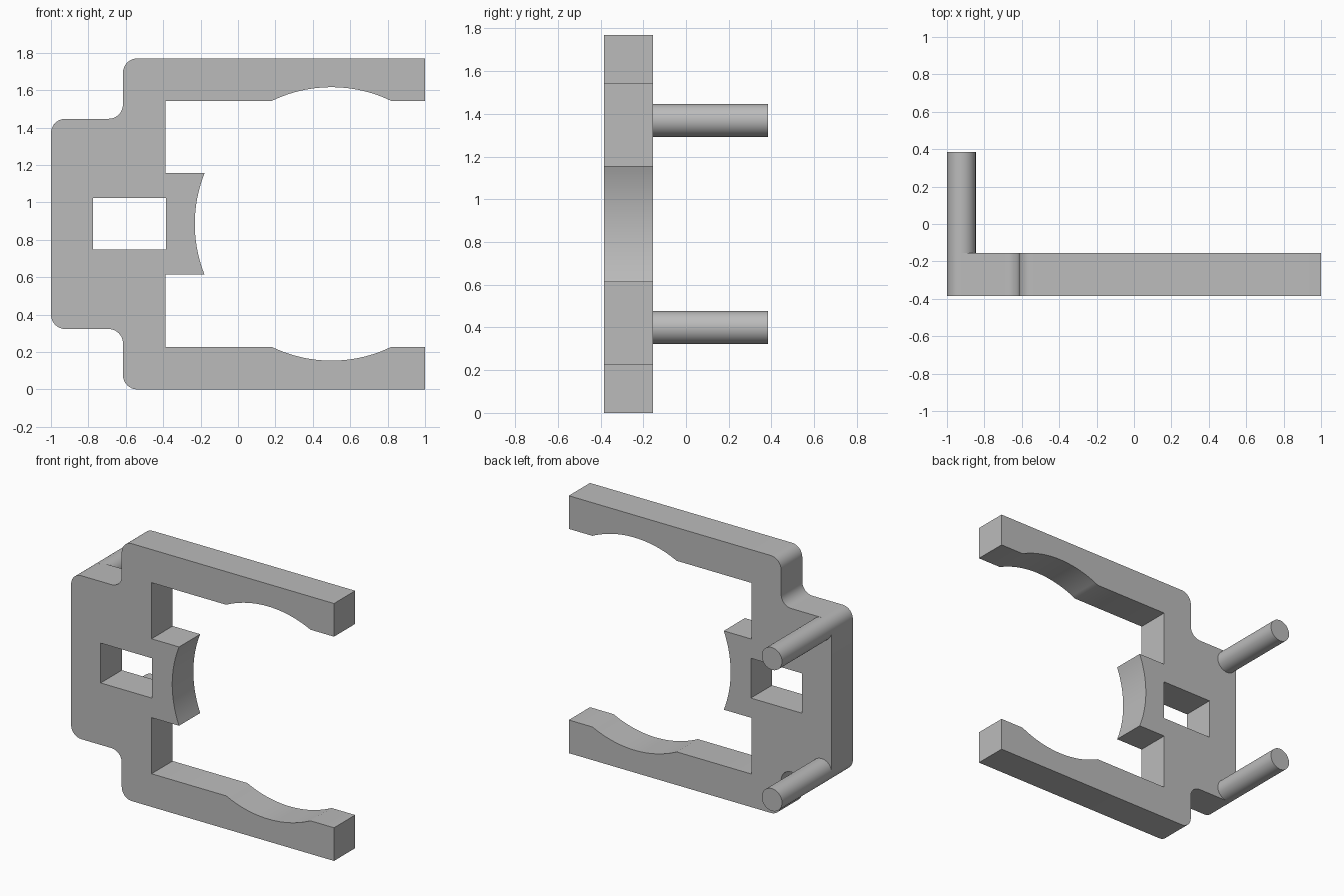
import bpy, bmesh
from math import cos, sin, radians, sqrt, asin, atan2, pi
from mathutils import Vector

cube = bpy.data.objects.get("Cube")
if cube:
    bpy.data.objects.remove(cube, do_unlink=True)

MID = 0.885                    # height of the symmetry line
FRONT, BACK, PEG_END = -0.385, -0.155, 0.385
FILLET = 0.077
GRIP_X, GRIP_R = 0.5, 0.731    # circle gripped by the jaws and the tongue

grey = bpy.data.materials.new("plain grey")
grey.use_nodes = True
colour = (0.5, 0.5, 0.5, 1)
grey.diffuse_color = colour
grey.node_tree.nodes["Principled BSDF"].inputs["Base Color"].default_value = colour


def arc(cx, cz, r, start, end, steps):
    """Points along an arc, angles in radians."""
    return [(cx + r * cos(start + (end - start) * i / steps),
             cz + r * sin(start + (end - start) * i / steps))
            for i in range(steps + 1)]


def finish(bm, name):
    bmesh.ops.recalc_face_normals(bm, faces=bm.faces)
    mesh = bpy.data.meshes.new(name)
    bm.to_mesh(mesh)
    bm.free()
    obj = bpy.data.objects.new(name, mesh)
    bpy.context.collection.objects.link(obj)
    mesh.materials.append(grey)
    bpy.ops.object.select_all(action='DESELECT')
    obj.select_set(True)
    bpy.context.view_layer.objects.active = obj
    bpy.ops.object.shade_smooth_by_angle(angle=radians(30))
    return obj


# Upper half of the outline, heights relative to the symmetry line
shoulder, top, jaw, tongue = 0.562, 0.885, 0.657, 0.271
step_x, wall_x = -0.615, -0.388
jaw_angle = asin(jaw / GRIP_R)
tongue_angle = asin(tongue / GRIP_R)
f = FILLET
half = arc(-1 + f, shoulder - f, f, pi, pi / 2, 8)
half += arc(step_x - f, shoulder + f, f, -pi / 2, 0, 8)
half += arc(step_x + f, top - f, f, pi, pi / 2, 8)
half += [(1, top), (1, jaw)]
half += arc(GRIP_X, 0, GRIP_R, jaw_angle, pi - jaw_angle, 24)
half += [(wall_x, jaw), (wall_x, tongue)]
half += arc(GRIP_X, 0, GRIP_R, pi - tongue_angle, pi, 10)
outline = half + [(x, -z) for x, z in reversed(half[:-1])]

# Rectangular window behind the tongue
window = [(-0.775, -0.136), (-0.385, -0.136), (-0.385, 0.138), (-0.775, 0.138)]

# Bracket plate: filled outline with the window, pushed to its thickness
bm = bmesh.new()
edges = []
for loop in (outline, window):
    verts = [bm.verts.new((x, FRONT, MID + z)) for x, z in loop]
    edges += [bm.edges.new((verts[i - 1], verts[i])) for i in range(len(verts))]
bmesh.ops.triangle_fill(bm, edges=edges, use_beauty=True, normal=Vector((0, -1, 0)))
new = bmesh.ops.extrude_face_region(bm, geom=bm.faces[:], use_keep_orig=True)["geom"]
bmesh.ops.translate(bm, vec=(0, BACK - FRONT, 0),
                    verts=[g for g in new if isinstance(g, bmesh.types.BMVert)])
finish(bm, "bracket_plate")

# Two round pegs at the back, concentric with the outer corners
for name, side in (("upper_peg", 1), ("lower_peg", -1)):
    bm = bmesh.new()
    ring = [bm.verts.new((x, BACK - 0.02, z)) for x, z in
            arc(-1 + f, MID + side * (shoulder - f), f, 0, 2 * pi, 48)[:-1]]
    base = bm.faces.new(ring)
    new = bmesh.ops.extrude_face_region(bm, geom=[base], use_keep_orig=True)["geom"]
    bmesh.ops.translate(bm, vec=(0, PEG_END - BACK + 0.02, 0),
                        verts=[g for g in new if isinstance(g, bmesh.types.BMVert)])
    finish(bm, name)
